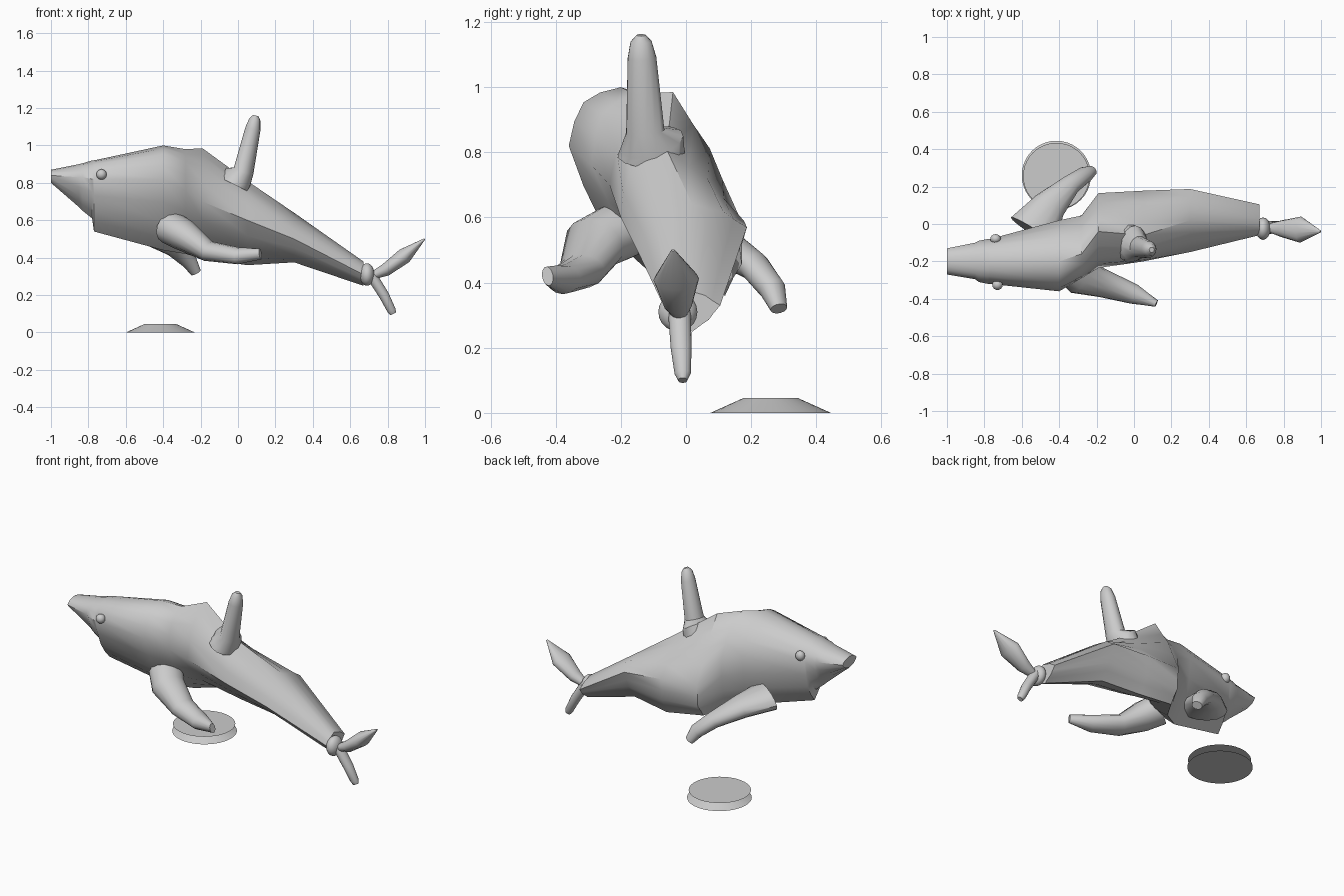
import bpy, bmesh, math
from mathutils import Vector as V

if "Cube" in bpy.data.objects:
    bpy.data.objects.remove(bpy.data.objects["Cube"])


def finish(name, bm, angle=40):
    bmesh.ops.recalc_face_normals(bm, faces=bm.faces[:])
    me = bpy.data.meshes.new(name)
    bm.to_mesh(me)
    bm.free()
    ob = bpy.data.objects.new(name, me)
    bpy.context.collection.objects.link(ob)
    bpy.ops.object.select_all(action='DESELECT')
    ob.select_set(True)
    bpy.context.view_layer.objects.active = ob
    bpy.ops.object.shade_smooth_by_angle(angle=math.radians(angle))
    return ob


def loft(name, rings, angle=40):
    bm = bmesh.new()
    vs = [[bm.verts.new(p) for p in r] for r in rings]
    n = len(vs[0])
    for a, b in zip(vs, vs[1:]):
        for i in range(n):
            j = (i + 1) % n
            bm.faces.new((a[i], a[j], b[j], b[i]))
    bm.faces.new(vs[0])
    bm.faces.new(vs[-1])
    return finish(name, bm, angle)


def fin(name, rows, wide, n=14):
    """Tapered oval tube; rows are centre x, y, z, half width, half thickness."""
    pts = [V(r[:3]) for r in rows]
    rings = []
    for i, r in enumerate(rows):
        t = (pts[min(i + 1, len(pts) - 1)] - pts[max(i - 1, 0)]).normalized()
        w = V(wide)
        w = (w - t * w.dot(t)).normalized()
        u = t.cross(w)
        rings.append([pts[i] + w * r[3] * math.cos(a) + u * r[4] * math.sin(a)
                      for a in (2 * math.pi * k / n for k in range(n))])
    return loft(name, rings)


def ball(name, loc, size):
    bm = bmesh.new()
    bmesh.ops.create_uvsphere(bm, u_segments=16, v_segments=10, radius=1)
    bmesh.ops.scale(bm, vec=size, verts=bm.verts)
    bmesh.ops.translate(bm, vec=loc, verts=bm.verts)
    return finish(name, bm)


# Body: x, then (y, z) of the top, near side, bottom and far side
sections = [
    (-1.00, -.20, .87, -.27, .84, -.20, .80, -.13, .84),
    (-0.85, -.20, .90, -.295, .83, -.19, .67, -.10, .83),
    (-0.83, -.20, .905, -.31, .83, -.19, .65, -.09, .83),
    (-0.78, -.20, .92, -.32, .82, -.18, .61, -.08, .82),
    (-0.77, -.20, .92, -.32, .82, -.18, .54, -.08, .82),
    (-0.40, -.20, 1.0, -.36, .82, -.12, .44, .02, .80),
    (-0.28, -.16, .98, -.29, .76, -.04, .42, .045, .76),
    (-0.19, -.04, .985, -.235, .70, .10, .395, .165, .60),
    (0.05, -.06, .81, -.20, .60, .12, .36, .178, .59),
    (0.30, .02, .64, -.15, .50, .08, .375, .187, .57),
    (0.67, .00, .38, -.06, .31, .02, .25, .105, .33),
]
rings = []
for x, *c in sections:
    q = [V((x, c[i], c[i + 1])) for i in (0, 2, 4, 6)]
    mid = sum(q, V()) / 4
    ring = []
    for k in range(4):
        a, b = q[k] - mid, q[(k + 1) % 4] - mid
        # the far rear side is nearly flat, with a crease along its middle
        flat = .82 if x > -.25 and k > 1 else .92
        for s in range(4):
            t = math.pi / 8 * s
            ring.append(mid + (a * math.cos(t) + b * math.sin(t)) * (flat if s else 1))
    rings.append(ring)
loft("body", rings)

# Eyes
ball("eye_near", (-.73, -.325, .845), (.028, .028, .028))
ball("eye_far", (-.74, -.08, .85), (.028, .026, .03))

# Fins
fin("dorsal_fin", [(-.02, -.105, .79, .085, .105), (0, -.105, .83, .08, .10),
                   (.03, -.125, .865, .055, .06), (.08, -.135, 1.09, .041, .045),
                   (.09, -.138, 1.14, .03, .033), (.095, -.138, 1.16, .014, .014)], (1, 0, .2))
fin("flipper_near", [(-.36, -.20, .56, .10, .09), (-.29, -.28, .52, .10, .085),
                     (-.16, -.32, .435, .075, .055), (0, -.375, .41, .055, .045),
                     (.12, -.425, .42, .018, .03)], (0, 1, .2))
fin("flipper_far", [(-.54, -.04, .56, .14, .07), (-.45, .10, .52, .09, .06),
                    (-.34, .21, .45, .055, .045), (-.26, .265, .38, .045, .04),
                    (-.225, .285, .32, .03, .025)], (1, -.5, 0))

# Tail
ball("tail_joint", (.69, -.025, .31), (.04, .06, .06))
fin("tail_fluke_upper", [(.71, -.02, .30, .02, .02), (.79, -.025, .335, .045, .035),
                         (.89, -.03, .41, .07, .043), (.998, -.04, .50, .005, .004)],
    (0, 1, 0))
fin("tail_fluke_lower", [(.71, -.02, .31, .035, .03), (.78, -.015, .20, .032, .028),
                         (.82, -.01, .12, .025, .024), (.83, -.01, .10, .014, .018)], (0, 1, 0))

# Stand: sloped foot carrying a paper-thin wide plate
bm = bmesh.new()
bmesh.ops.create_cone(bm, cap_ends=True, segments=40, radius1=.185, radius2=.085, depth=.045)
bmesh.ops.translate(bm, vec=(-.415, .26, .0225), verts=bm.verts)
finish("stand_foot", bm, 15)
bm = bmesh.new()
bmesh.ops.create_circle(bm, cap_ends=True, segments=40, radius=.178)
bmesh.ops.translate(bm, vec=(-.415, .256, .046), verts=bm.verts)
finish("stand_plate", bm, 15)
